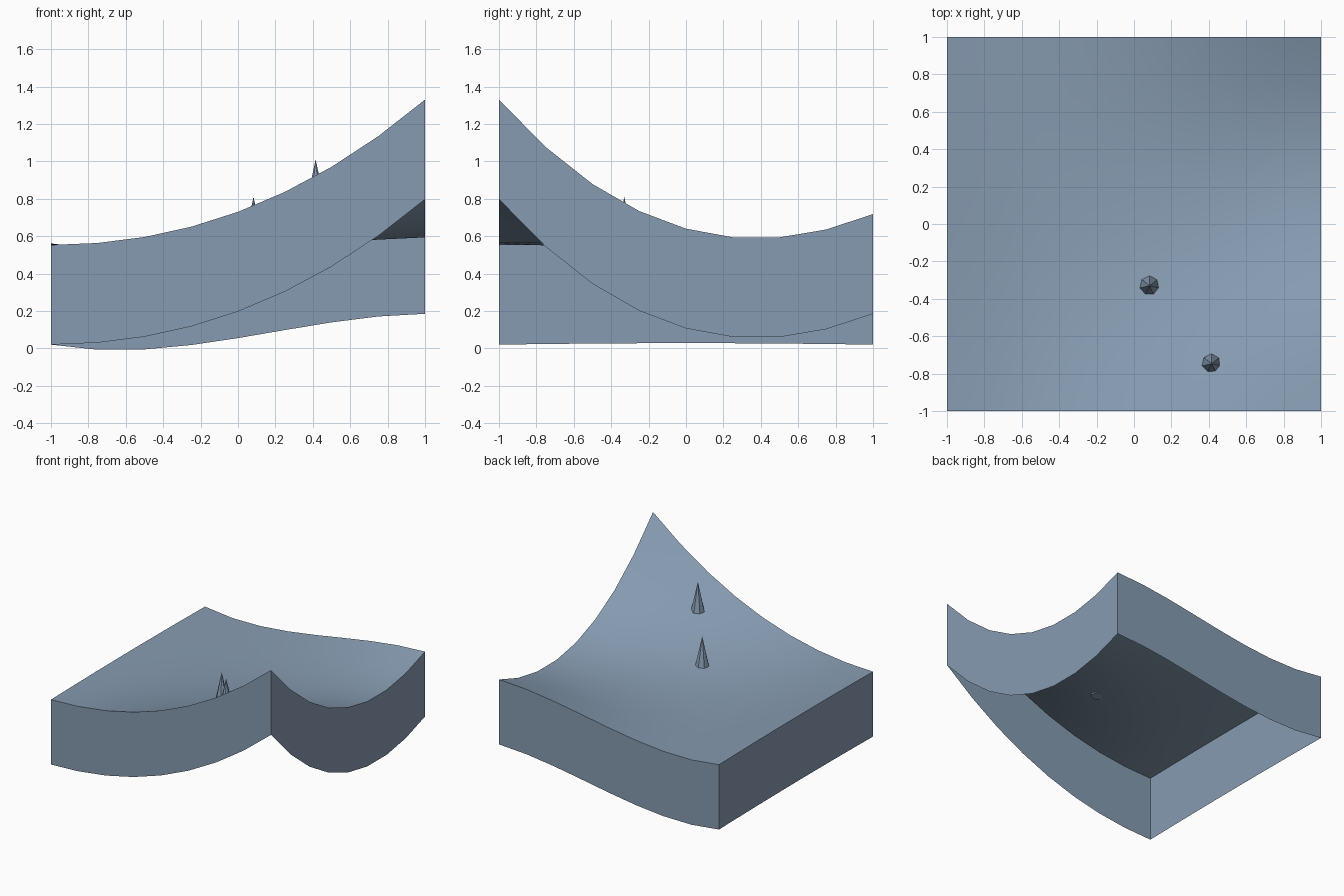
import bpy, bmesh, math
from mathutils import Matrix

cube = bpy.data.objects.get("Cube")
if cube:
    bpy.data.objects.remove(cube)

mat = bpy.data.materials.new("slate_blue")
mat.use_nodes = True
colour = (0.24, 0.33, 0.44, 1)
mat.diffuse_color = colour
mat.node_tree.nodes["Principled BSDF"].inputs["Base Color"].default_value = colour

STEPS = 8
SKIRT = 0.533


def cubic(c, t):
    return c[0] + c[1] * t + c[2] * t ** 2 + c[3] * t ** 3


# Height profile along each border of the sheet
FRONT = (0.73, 0.3705, 0.2115, 0.018)
BACK = (0.588, 0.165, 0.0475, -0.0825)
LEFT = (0.561, 0, -0.008, 0)
RIGHT = (0.64, -0.278, 0.384, -0.028)


def height(x, y):
    """Blend the four borders into one patch, slightly raised in the middle."""
    u, v = (x + 1) / 2, (y + 1) / 2
    mix = lambda a, b, t: a + (b - a) * t
    across_y = mix(cubic(FRONT, x), cubic(BACK, x), v)
    across_x = mix(cubic(LEFT, y), cubic(RIGHT, y), u)
    corners = mix(mix(cubic(FRONT, -1), cubic(FRONT, 1), u),
                  mix(cubic(BACK, -1), cubic(BACK, 1), u), v)
    return across_y + across_x - corners + 0.06 * (1 - x * x) * (1 - y * y)


def finish(bm, name):
    mesh = bpy.data.meshes.new(name)
    bm.to_mesh(mesh)
    bm.free()
    mesh.materials.append(mat)
    obj = bpy.data.objects.new(name, mesh)
    bpy.context.collection.objects.link(obj)
    bpy.ops.object.select_all(action='DESELECT')
    obj.select_set(True)
    bpy.context.view_layer.objects.active = obj
    bpy.ops.object.shade_smooth_by_angle(angle=math.radians(30))
    return obj


# Curved sheet with a border skirt, open underneath
bm = bmesh.new()
bmesh.ops.create_grid(bm, x_segments=STEPS, y_segments=STEPS, size=1)
for v in bm.verts:
    v.co.z = height(v.co.x, v.co.y)
border = [e for e in bm.edges if e.is_boundary]
skirt = bmesh.ops.extrude_edge_only(bm, edges=border)["geom"]
for v in skirt:
    if isinstance(v, bmesh.types.BMVert):
        v.co.z -= SKIRT
bmesh.ops.recalc_face_normals(bm, faces=bm.faces)
top = max(bm.faces, key=lambda f: abs(f.normal.z))
if top.normal.z < 0:
    bmesh.ops.reverse_faces(bm, faces=bm.faces)
finish(bm, "curved_terrain")

# Two seven-sided spikes standing on the sheet
CONE_HEIGHT = 0.24
for name, x, y, tip in (("middle_spike", 0.083, -0.33, 0.81),
                        ("front_spike", 0.415, -0.747, 1.01)):
    bm = bmesh.new()
    bmesh.ops.create_cone(bm, cap_ends=True, segments=7, radius1=0.053, radius2=0,
                          depth=CONE_HEIGHT,
                          matrix=Matrix.Translation((x, y, tip - CONE_HEIGHT / 2)))
    finish(bm, name)
